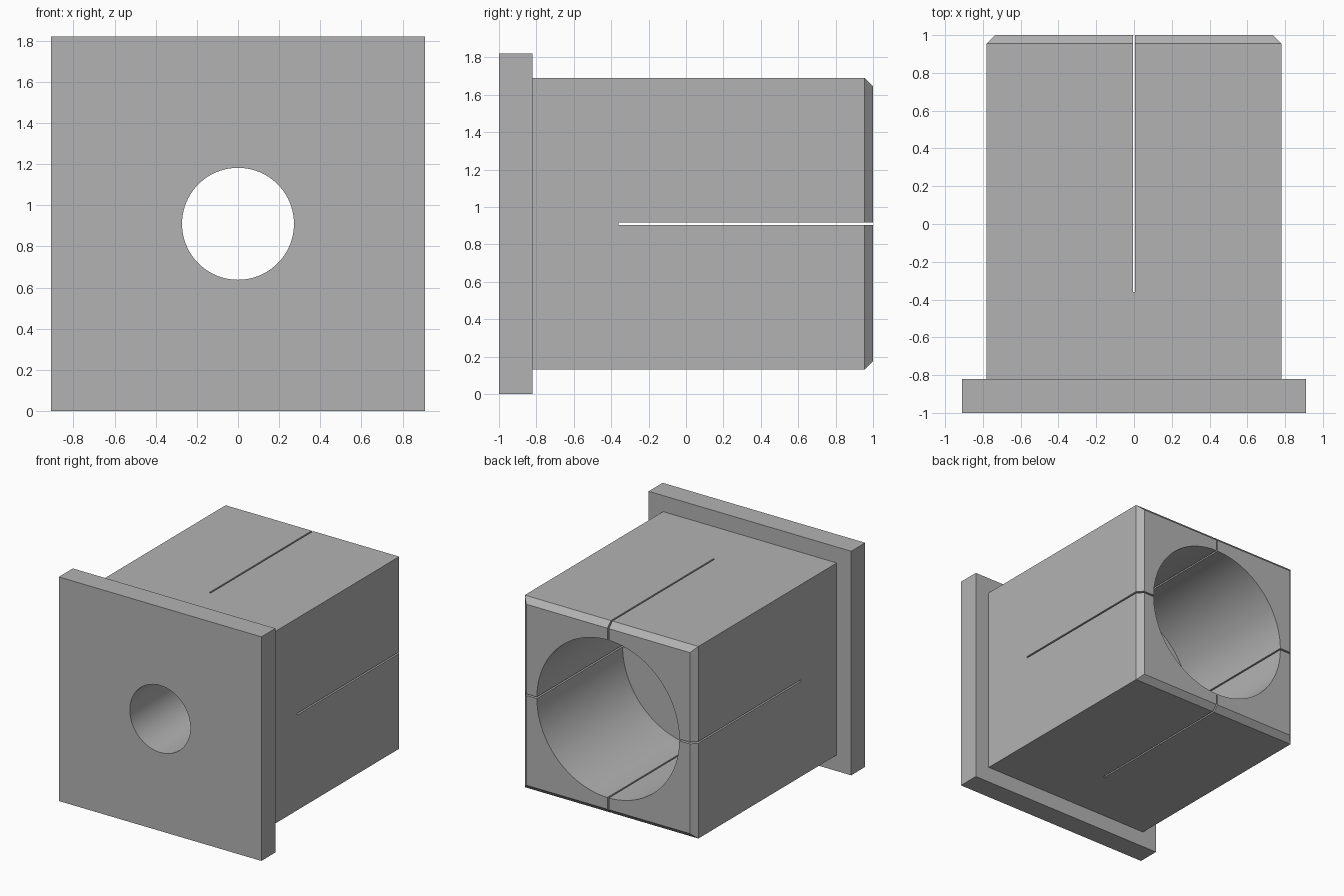
import bpy, bmesh
from math import radians
from mathutils import Matrix, Vector

old = bpy.data.objects.get("Cube")
if old:
    bpy.data.objects.remove(old)

MID = 0.91          # height of the central axis
HALF_BODY = 0.78
CHAMFER = 0.045

grey = bpy.data.materials.new("plain grey")
grey.use_nodes = True
colour = (0.45, 0.45, 0.45, 1)
grey.diffuse_color = colour
grey.node_tree.nodes["Principled BSDF"].inputs["Base Color"].default_value = colour


def finish(name, bm, cutter=False):
    bmesh.ops.recalc_face_normals(bm, faces=bm.faces)
    mesh = bpy.data.meshes.new(name)
    bm.to_mesh(mesh)
    bm.free()
    mesh.materials.append(grey)
    ob = bpy.data.objects.new(name, mesh)
    bpy.context.collection.objects.link(ob)
    if cutter:
        ob.hide_render = True
        ob.display_type = 'WIRE'
    return ob


def box_mesh(width, height, y0, y1):
    bm = bmesh.new()
    place = Matrix.Translation((0, (y0 + y1) / 2, MID)) @ Matrix.Diagonal((width, y1 - y0, height, 1))
    bmesh.ops.create_cube(bm, size=1, matrix=place)
    return bm


def bore(name, radius, y0, y1):
    bm = bmesh.new()
    place = Matrix.Translation((0, (y0 + y1) / 2, MID)) @ Matrix.Rotation(radians(90), 4, 'X')
    bmesh.ops.create_cone(bm, cap_ends=True, segments=96, radius1=radius,
                          radius2=radius, depth=y1 - y0, matrix=place)
    return finish(name, bm, True)


# Square sleeve joined to the front flange, with a chamfered open end
block = box_mesh(2 * HALF_BODY, 2 * HALF_BODY, -0.82, 1)
block.faces.ensure_lookup_table()
front = min(block.faces, key=lambda f: f.calc_center_median().y)
ring = bmesh.ops.inset_region(block, faces=[front], thickness=0.0)["faces"]
flange_half = 0.91
# Step the front outline outward, then push it forward to form the flange
for v in front.verts:
    v.co.x *= flange_half / HALF_BODY
    v.co.z = MID + (v.co.z - MID) * flange_half / HALF_BODY
new = bmesh.ops.extrude_discrete_faces(block, faces=[front])["faces"][0]
for v in new.verts:
    v.co.y = -1
rim = [e for e in block.edges if all(v.co.y > 0.99 for v in e.verts)]
bmesh.ops.bevel(block, geom=rim, offset=CHAMFER, segments=1, affect='EDGES')
sleeve = finish("flanged_sleeve", block)

# Bores and crossed relief slots
cutters = [
    bore("wide_bore_cutter", 0.64, -0.10, 1.2),
    bore("front_hole_cutter", 0.272, -1.2, 0.1),
    finish("upright_slot_cutter", box_mesh(0.013, 2.2, -0.36, 1.2), True),
    finish("level_slot_cutter", box_mesh(2.2, 0.013, -0.36, 1.2), True),
]
bpy.context.view_layer.objects.active = sleeve
for cutter in cutters:
    mod = sleeve.modifiers.new(cutter.name, 'BOOLEAN')
    mod.operation = 'DIFFERENCE'
    mod.solver = 'EXACT'
    mod.object = cutter
    bpy.ops.object.modifier_apply(modifier=mod.name)
for cutter in cutters:
    bpy.data.objects.remove(cutter)

# Smooth bore walls with sharp edges
bpy.ops.object.select_all(action='DESELECT')
sleeve.select_set(True)
bpy.ops.object.shade_smooth_by_angle(angle=radians(30))
